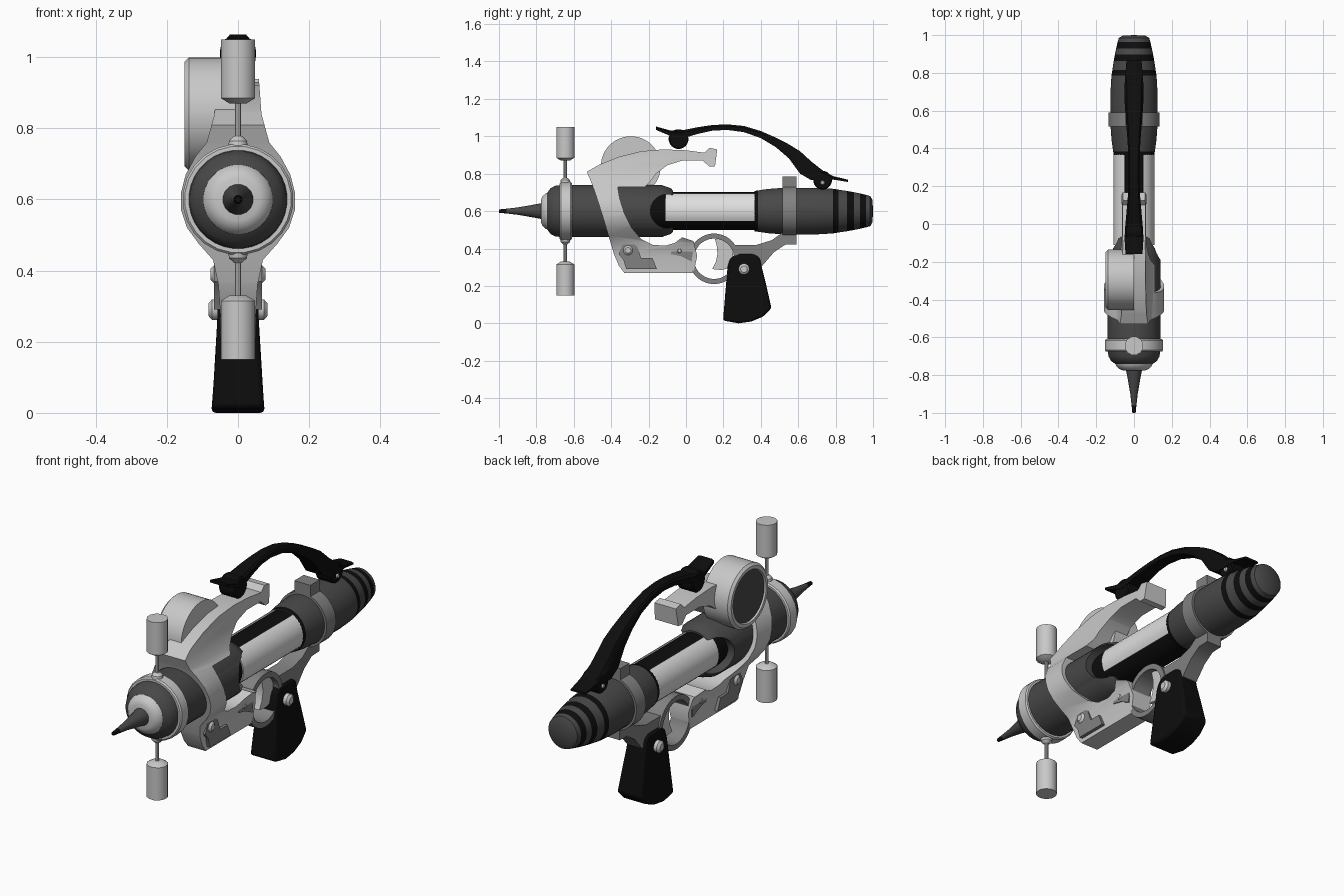
import bpy, bmesh, math
from mathutils import Vector

if "Cube" in bpy.data.objects:
    bpy.data.objects.remove(bpy.data.objects["Cube"])

COLORS = {"black": 0.004, "dark_grey": 0.065, "mid_grey": 0.22, "light_grey": 0.58, "pale_panel": 0.74}
MATS = {}
for key, v in COLORS.items():
    MATS[key] = bpy.data.materials.new(key)
    MATS[key].diffuse_color = (v, v, v, 1)


def smooth(ob, angle=32):
    bpy.ops.object.select_all(action='DESELECT')
    ob.select_set(True)
    bpy.context.view_layer.objects.active = ob
    bpy.ops.object.shade_smooth_by_angle(angle=math.radians(angle))


def finish(bm, name, mats):
    bmesh.ops.remove_doubles(bm, verts=bm.verts, dist=1e-5)
    bmesh.ops.recalc_face_normals(bm, faces=bm.faces)
    me = bpy.data.meshes.new(name)
    bm.to_mesh(me)
    bm.free()
    ob = bpy.data.objects.new(name, me)
    bpy.context.scene.collection.objects.link(ob)
    for m in mats.split():
        me.materials.append(MATS[m])
    smooth(ob)
    return ob


def lathe(name, prof, mats, axis='Y', c=(0, 0, 0.6), n=32, closed=False, rule=None):
    """Revolve (distance, radius) points about an axis through c."""
    bm = bmesh.new()
    rings = []
    for t, r in prof:
        ring = []
        for i in range(n):
            a = 2 * math.pi * (i + 0.5) / n
            u, w = r * math.cos(a), r * math.sin(a)
            p = {'X': (t, u, w), 'Y': (u, t, w), 'Z': (u, w, t)}[axis]
            ring.append(bm.verts.new(Vector(p) + Vector(c)))
        rings.append(ring)
    for k in range(len(rings) if closed else len(rings) - 1):
        a, b = rings[k], rings[(k + 1) % len(rings)]
        for i in range(n):
            j = (i + 1) % n
            f = bm.faces.new((a[i], a[j], b[j], b[i]))
            if rule:
                f.material_index = rule(k)
    return finish(bm, name, mats)


def rod(name, lo, hi, r, mat, axis, c, n=16, bevel=0.0):
    b = bevel
    return lathe(name, [(lo, 0), (lo, r - b), (lo + b, r), (hi - b, r), (hi, r - b), (hi, 0)], mat, axis, c, n)


def prism(name, pts, lo, hi, mat, axis='X'):
    """Extrude an outline: (y, z) along x, or (x, z) along y."""
    bm = bmesh.new()
    vs = [bm.verts.new((lo, p, q) if axis == 'X' else (p, lo, q)) for p, q in pts]
    f = bm.faces.new(vs)
    res = bmesh.ops.extrude_face_region(bm, geom=[f])
    d = (hi - lo, 0, 0) if axis == 'X' else (0, hi - lo, 0)
    bmesh.ops.translate(bm, verts=[v for v in res["geom"] if isinstance(v, bmesh.types.BMVert)], vec=d)
    return finish(bm, name, mat)


def boolean(ob, cutter, op):
    mod = ob.modifiers.new("cut", 'BOOLEAN')
    mod.operation, mod.object, mod.solver = op, cutter, 'EXACT'
    bpy.context.view_layer.objects.active = ob
    bpy.ops.object.modifier_apply(modifier=mod.name)
    bpy.data.objects.remove(cutter)
    smooth(ob)


# Nose: spike with dark tip, pale dome, dark shoulder, collar
lathe("spike", [(-1, 0), (-1, .009), (-.96, .013), (-.9, .02), (-.82, .034), (-.76, .046), (-.76, 0)],
      "dark_grey black", n=16, rule=lambda k: 1 if k < 2 else 0)
lathe("nose_dome", [(-.775, 0), (-.775, .06), (-.768, .078), (-.75, .095), (-.735, .1), (-.735, 0)], "light_grey")
lathe("nose_shoulder", [(-.742, 0), (-.742, .098), (-.725, .122), (-.70, .136), (-.66, .14), (-.66, 0)], "dark_grey")
lathe("front_collar", [(-.675, .12), (-.675, .15), (-.668, .156), (-.617, .156), (-.61, .15), (-.61, .12)],
      "light_grey", n=24, closed=True)

# Barrel with rounded side notches showing the black core
barrel = lathe("front_barrel", [(-.66, 0), (-.66, .14), (-.13, .14), (-.08, .122), (-.07, .11), (-.07, 0)], "dark_grey")
boolean(barrel, rod("notch_cutter", -.3, .3, .09, "dark_grey", 'X', (0, -.1, .6), 32), 'DIFFERENCE')
rod("barrel_core", -.3, .38, .102, "black", 'Y', (0, 0, .6), 32)
for s, side in ((1, "right"), (-1, "left")):
    arc = [math.radians(-30 + 92 * i / 10) for i in range(11)]
    pts = [(s * .108 * math.cos(a), .6 + .108 * math.sin(a)) for a in arc]
    pts += [(s * .09 * math.cos(a), .6 + .09 * math.sin(a)) for a in reversed(arc)]
    prism(side + "_barrel_panel", pts, -.11, .368, "pale_panel", 'Y')

# Rear body with black stripes
rear = [(.365, 0), (.365, .108), (.385, .111), (.44, .119), (.52, .125), (.7, .125), (.785, .12), (.815, .115),
        (.862, .108), (.898, .1015), (.93, .095), (.963, .087), (.985, .081), (.997, .06), (1, 0)]
lathe("rear_body", rear, "dark_grey black", rule=lambda k: 1 if k in (1, 6, 8, 10) else 0)

# Clamp ring with top and bottom lugs
lathe("clamp_ring", [(.515, .11), (.515, .136), (.59, .136), (.59, .11)], "mid_grey", closed=True)
prism("clamp_top_lug", [(.515, .70), (.59, .70), (.59, .785), (.515, .785)], -.045, .045, "mid_grey")
prism("clamp_arm", [(.25, .42), (.38, .42), (.46, .445), (.515, .485), (.59, .485), (.59, .422), (.53, .42),
                    (.47, .38), (.41, .31), (.28, .31)], -.042, .042, "mid_grey")

# Swept frame: side outline trimmed by the front outline
side = [(-.53, .81), (-.505, .75), (-.48, .68), (-.445, .57), (-.415, .47), (-.385, .37), (-.36, .31), (-.33, .27),
        (.04, .27), (.06, .36), (.04, .44), (-.02, .46), (-.06, .43), (-.11, .415), (-.18, .42), (-.24, .45),
        (-.29, .51), (-.33, .59), (-.355, .67), (-.365, .73), (-.22, .73), (-.19, .76), (-.16, .80),
        (-.1, .845), (-.02, .87), (.09, .87), (.125, .838), (.155, .84), (.167, .93), (.125, .938), (.1, .912),
        (0, .925), (-.12, .93), (-.24, .92), (-.36, .89), (-.46, .85)]
half = [(.058, .95), (.066, .84), (.088, .76), (.12, .72), (.147, .67), (.16, .62), (.16, .57), (.143, .52),
        (.11, .475), (.07, .43), (.055, .36), (.048, .25)]
frame = prism("swept_frame", side, -.3, .3, "light_grey")
trim = prism("frame_trim", half + [(-x, z) for x, z in reversed(half)], -.8, .5, "light_grey", 'Y')
boolean(frame, trim, 'INTERSECT')

# Round side drum with recessed dark face
lathe("side_drum", [(.0, 0), (.0, .16), (-.138, .16), (-.15, .148), (-.15, .132), (-.142, .128), (-.142, 0)],
      "light_grey dark_grey", 'X', (0, -.295, .84), 40, rule=lambda k: 1 if k == 5 else 0)

# Upper and lower rods with end weights
for s, where in ((1, "upper"), (-1, "lower")):
    c = (0, -.645, .6)
    lathe(where + "_rod_base", [(s * .14, 0), (s * .14, .03), (s * .165, .026), (s * .178, .012), (s * .178, 0)],
          "light_grey", 'Z', c, 12)
    lathe(where + "_rod", [(s * .15, 0), (s * .15, .009), (s * .29, .009), (s * .29, 0)], "light_grey", 'Z', c, 10)
    lathe(where + "_weight", [(s * .27, 0), (s * .27, .025), (s * .285, .05), (s * .45, .05), (s * .45, 0)],
          "light_grey", 'Z', c, 12)

# Trigger guard, front tab, trigger
lathe("trigger_guard", [(-.05, .108), (-.05, .135), (.05, .135), (.05, .108)], "mid_grey", 'X',
      (0, .15, .345), 32, closed=True)
prism("guard_tab", [(-.075, .415), (-.08, .37), (-.03, .36), (.03, .33), (.04, .40), (-.01, .405)],
      -.06, .06, "mid_grey")
prism("trigger", [(.155, .45), (.165, .41), (.168, .37), (.16, .33), (.14, .29), (.19, .285), (.25, .30),
                  (.25, .43), (.2, .45)], -.022, .022, "light_grey")

# Grip, wider toward the butt
grip = prism("grip", [(.198, .015), (.21, .16), (.222, .30), (.235, .345), (.265, .37), (.365, .37), (.395, .35),
                      (.408, .29), (.43, .2), (.457, .08), (.41, .035), (.35, .01), (.28, .0)], -.05, .05, "black")
for v in grip.data.vertices:
    v.co.x *= 1.5 - 0.45 * min(1, v.co.z / .3)
bev = grip.modifiers.new("soft_edges", 'BEVEL')
bev.width, bev.segments = .012, 2

# Side plates and bolts
for s, sd in ((1, "right"), (-1, "left")):
    prism(sd + "_frame_plate", [(-.36, .37), (-.335, .425), (-.3, .435), (-.26, .41), (-.24, .35), (-.18, .35),
                                (-.155, .29), (-.32, .29), (-.335, .34)], s * .03, s * .068, "mid_grey")
    for nm, y, z, r, x in (("plate_bolt", -.31, .39, .026, .078), ("tab_bolt", -.035, .388, .015, .066),
                           ("grip_bolt", .31, .29, .03, .083), ("lever_bolt", .73, .752, .014, .052)):
        lathe(sd + "_" + nm, [(s * .03, 0), (s * .03, r), (s * (x - .01), r), (s * x, r * .6), (s * x, 0)],
              "light_grey", 'X', (0, y, z), 12)

# Curved top lever lofted from (y, top, bottom, half width) stations
stations = [(-.16, 1.052, 1.034, .045), (-.08, 1.03, 1.0, .05), (-.03, 1.03, .985, .048), (.06, 1.048, 1.012, .04),
            (.14, 1.06, 1.03, .033), (.22, 1.064, 1.034, .03), (.31, 1.055, 1.022, .03), (.4, 1.028, .99, .032),
            (.48, .993, .942, .037), (.55, .957, .882, .043), (.61, .92, .80, .048), (.67, .865, .765, .05),
            (.74, .81, .765, .05), (.79, .786, .768, .046), (.865, .768, .756, .04)]
bm = bmesh.new()
loops = []
for y, t, b, w in stations:
    e = (t - b) * .3
    loops.append([bm.verts.new(p) for p in ((-w, y, b), (w, y, b), (w, y, t - e), (w * .75, y, t),
                                            (-w * .75, y, t), (-w, y, t - e))])
for a, b in zip(loops, loops[1:]):
    for i in range(6):
        j = (i + 1) % 6
        bm.faces.new((a[i], a[j], b[j], b[i]))
bm.faces.new(loops[0])
bm.faces.new(loops[-1])
finish(bm, "top_lever", "black")
rod("lever_front_pad", -.045, .045, .053, "black", 'X', (0, -.04, .985), 20, .006)
rod("lever_pivot", -.045, .045, .05, "black", 'X', (0, .73, .765), 20, .006)

for m in bpy.data.materials:
    if m.users and not m.is_grease_pencil:
        m.use_nodes = True
        m.node_tree.nodes["Principled BSDF"].inputs["Base Color"].default_value = m.diffuse_color
